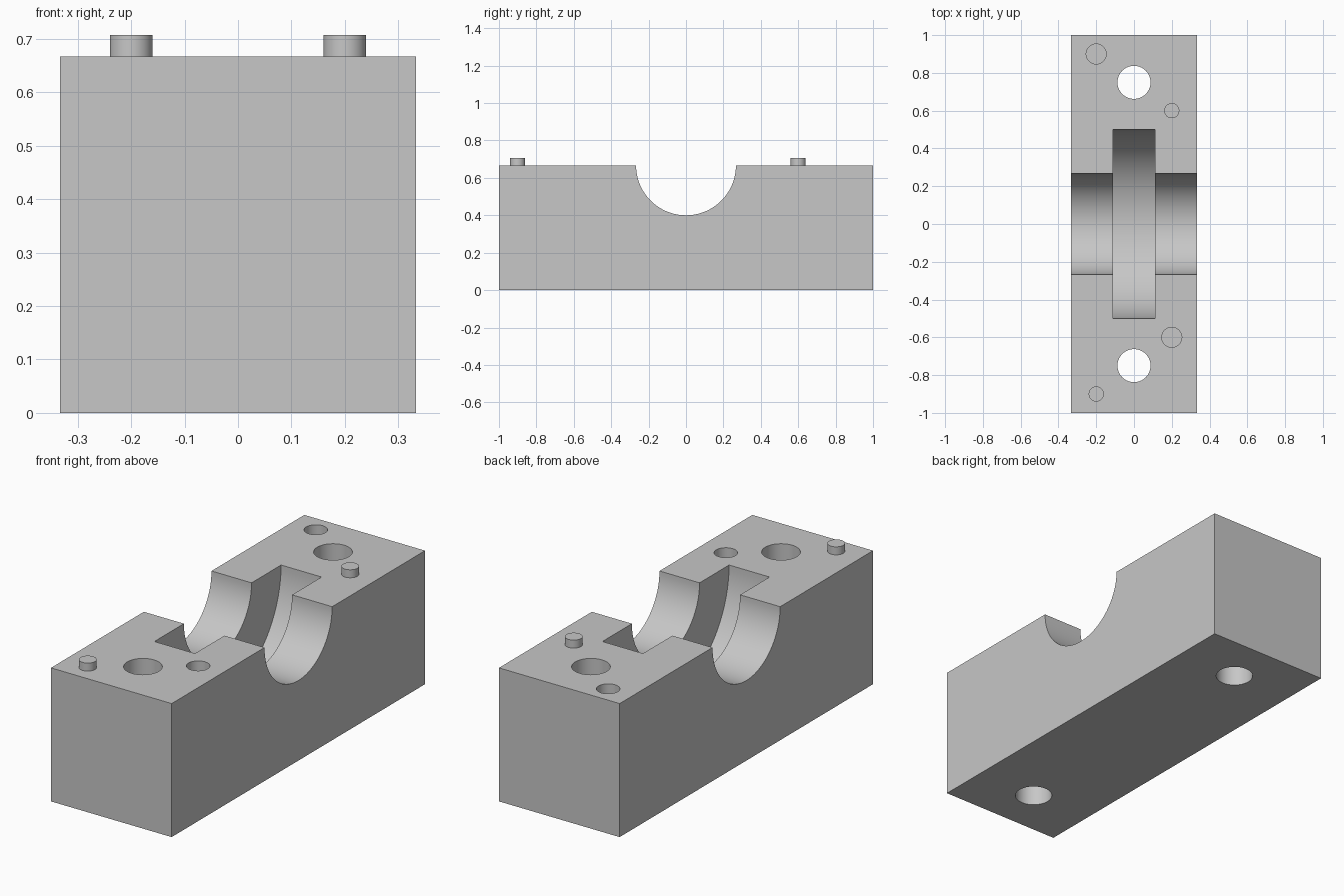
import bpy
import math

cube = bpy.data.objects.get("Cube")
if cube:
    bpy.data.objects.remove(cube, do_unlink=True)

WIDTH, LENGTH, HEIGHT = 0.667, 2.0, 0.667
PIN_RADIUS, PIN_HEIGHT = 0.04, 0.04
SOCKET_RADIUS, SOCKET_DEPTH = 0.053, 0.053

grey = bpy.data.materials.new("plain_grey")
grey.use_nodes = True
colour = (0.57, 0.57, 0.57, 1)
grey.diffuse_color = colour
grey.node_tree.nodes["Principled BSDF"].inputs["Base Color"].default_value = colour


def cylinder(name, radius, depth, location, along_x=False, sides=64):
    turn = (0, math.pi / 2, 0) if along_x else (0, 0, 0)
    bpy.ops.mesh.primitive_cylinder_add(vertices=sides, radius=radius, depth=depth,
                                        location=location, rotation=turn)
    obj = bpy.context.object
    obj.name = name
    obj.data.materials.append(grey)
    return obj


def cut(target, cutter):
    cutter.hide_render = True
    mod = target.modifiers.new("cut", 'BOOLEAN')
    mod.operation = 'DIFFERENCE'
    mod.solver = 'EXACT'
    mod.object = cutter
    bpy.context.view_layer.objects.active = target
    bpy.ops.object.modifier_apply(modifier=mod.name)
    bpy.data.objects.remove(cutter, do_unlink=True)


def smooth(obj):
    bpy.ops.object.select_all(action='DESELECT')
    obj.select_set(True)
    bpy.context.view_layer.objects.active = obj
    bpy.ops.object.shade_smooth_by_angle(angle=math.radians(30))


# Solid block
bpy.ops.mesh.primitive_cube_add(size=1, location=(0, 0, HEIGHT / 2))
block = bpy.context.object
block.name = "bearing_block"
block.scale = (WIDTH, LENGTH, HEIGHT)
bpy.ops.object.transform_apply(location=True, rotation=False, scale=True)
block.data.materials.append(grey)

# Half-round shaft channel and the wider wheel slot across its middle
cut(block, cylinder("channel_cutter", 0.267, 1, (0, 0, HEIGHT), True, 96))
cut(block, cylinder("slot_cutter", 0.5, 0.224, (0, 0, HEIGHT), True, 128))

for side in (-1, 1):
    # Bolt hole right through each end
    cut(block, cylinder("bolt_cutter", 0.0875, 2, (0, side * 0.75, HEIGHT / 2)))
    # Shallow socket
    cut(block, cylinder("socket_cutter", SOCKET_RADIUS, SOCKET_DEPTH * 2,
                        (-side * 0.2, 0.15 + side * 0.75, HEIGHT)))
smooth(block)

# Locating pins
for name, x, y in (("front_pin", -0.2, -0.9), ("back_pin", 0.2, 0.6)):
    smooth(cylinder(name, PIN_RADIUS, PIN_HEIGHT, (x, y, HEIGHT + PIN_HEIGHT / 2), sides=48))
